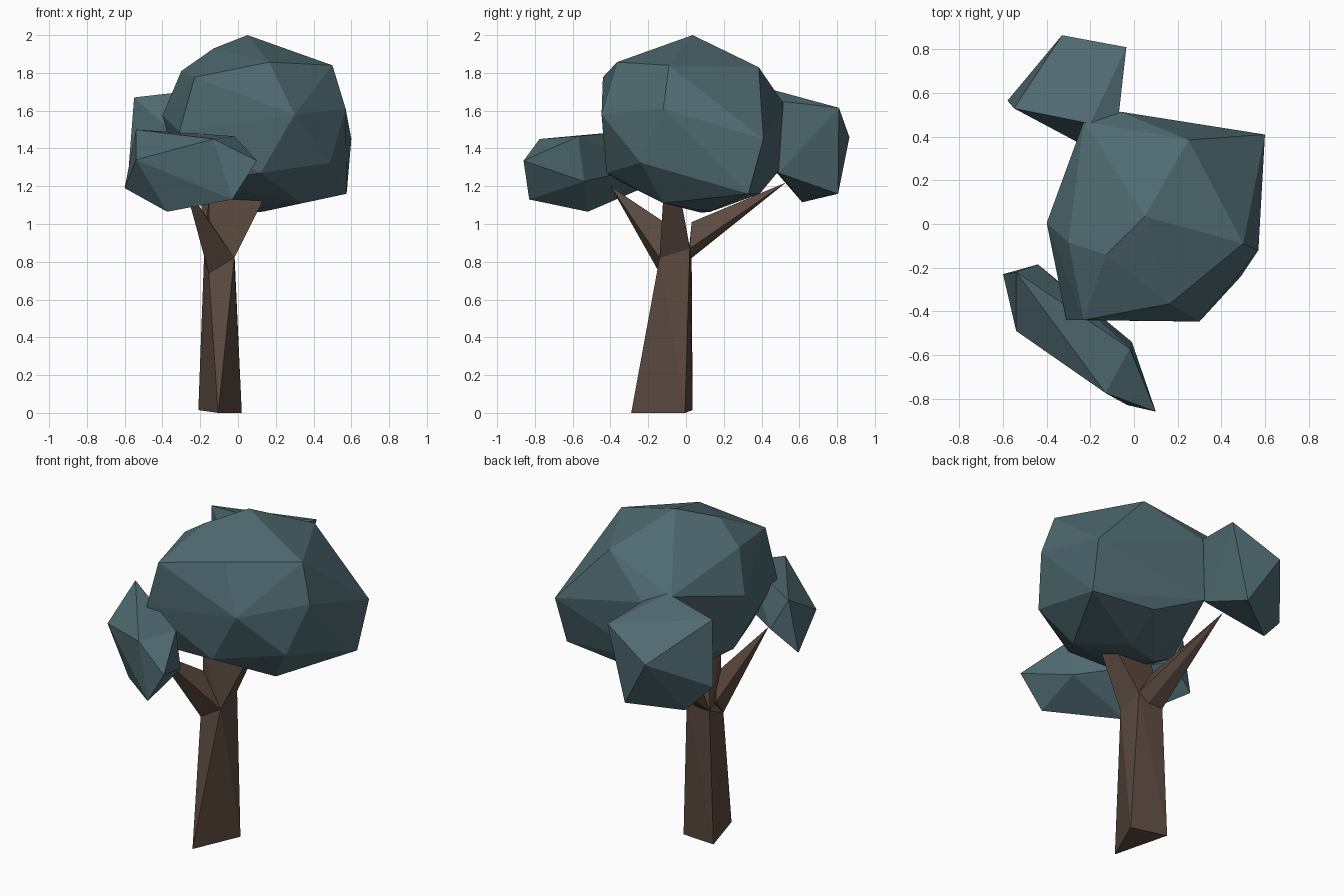
import bpy, bmesh


def material(name, rgb):
    m = bpy.data.materials.new(name)
    m.diffuse_color = (*rgb, 1)
    return m


LEAF = material("dull teal leaves", (0.078, 0.145, 0.165))
BARK = material("brown bark", (0.105, 0.068, 0.050))


def faceted(name, points, mat):
    """Flat-faced convex solid wrapped around a few corner points."""
    bm = bmesh.new()
    verts = [bm.verts.new(p) for p in points]
    res = bmesh.ops.convex_hull(bm, input=verts)
    inner = [g for g in res["geom_interior"] if isinstance(g, bmesh.types.BMVert)]
    bmesh.ops.delete(bm, geom=inner, context="VERTS")
    bmesh.ops.recalc_face_normals(bm, faces=bm.faces)
    me = bpy.data.meshes.new(name)
    bm.to_mesh(me)
    bm.free()
    me.materials.append(mat)
    ob = bpy.data.objects.new(name, me)
    bpy.context.collection.objects.link(ob)
    return ob


# Trunk: triangular foot rising to the fork
fork = [(-.155, -.14, .74), (-.02, -.14, .82), (-.02, .02, .87), (-.18, .03, .82)]
foot = [(-.105, -.29, 0), (.02, -.005, 0), (-.21, .035, .015)]
faceted("trunk", foot + fork, BARK)

# Branches: a flared middle one and two pointed side ones
faceted("middle_branch", fork[1:] + [(-.15, -.12, .85), (-.155, -.12, 1.15),
        (.145, -.12, 1.15), (.13, -.03, 1.15), (-.14, -.03, 1.15)], BARK)
faceted("front_branch", [fork[0], fork[1], (-.18, -.03, .85),
        (-.14, -.1, 1.0), (-.28, -.40, 1.2)], BARK)
faceted("back_branch", [fork[2], fork[3], (-.1, .03, 1.01),
        (-.08, .01, .81), (-.2, .53, 1.22)], BARK)

# Large crown
faceted("main_crown", [
    (.05, .035, 2.0), (-.128, -.14, 1.93), (.165, -.365, 1.857), (.5, -.09, 1.84),
    (.25, .385, 1.83), (-.30, -.085, 1.81), (-.23, -.44, 1.777), (-.23, .47, 1.70),
    (-.065, .515, 1.64), (.6, .41, 1.45), (.57, -.12, 1.61), (.30, -.447, 1.58),
    (-.31, -.44, 1.49), (-.40, .005, 1.575), (.49, -.24, 1.325), (.12, -.42, 1.27),
    (.575, .33, 1.16), (.34, -.12, 1.11), (.18, .39, 1.16), (-.1, .49, 1.28),
    (-.08, .08, 1.06), (.13, .13, 1.065), (-.3, -.03, 1.21), (-.2, -.34, 1.22)], LEAF)

# Small crown at the front left
faceted("front_crown", [
    (-.6, -.23, 1.19), (-.54, -.22, 1.50), (-.54, -.49, 1.34), (-.375, -.52, 1.065),
    (-.03, -.83, 1.13), (.1, -.86, 1.335), (-.02, -.57, 1.465), (-.13, -.775, 1.45),
    (-.01, -.54, 1.225), (-.44, -.185, 1.31)], LEAF)

# Small crown at the back left
faceted("back_crown", [
    (-.55, .53, 1.67), (-.58, .565, 1.28), (-.33, .865, 1.46), (-.035, .81, 1.615),
    (-.15, .805, 1.16), (-.425, .615, 1.115), (-.2, .46, 1.71), (-.07, .5, 1.65),
    (-.25, .37, 1.40), (-.1, .49, 1.27)], LEAF)
